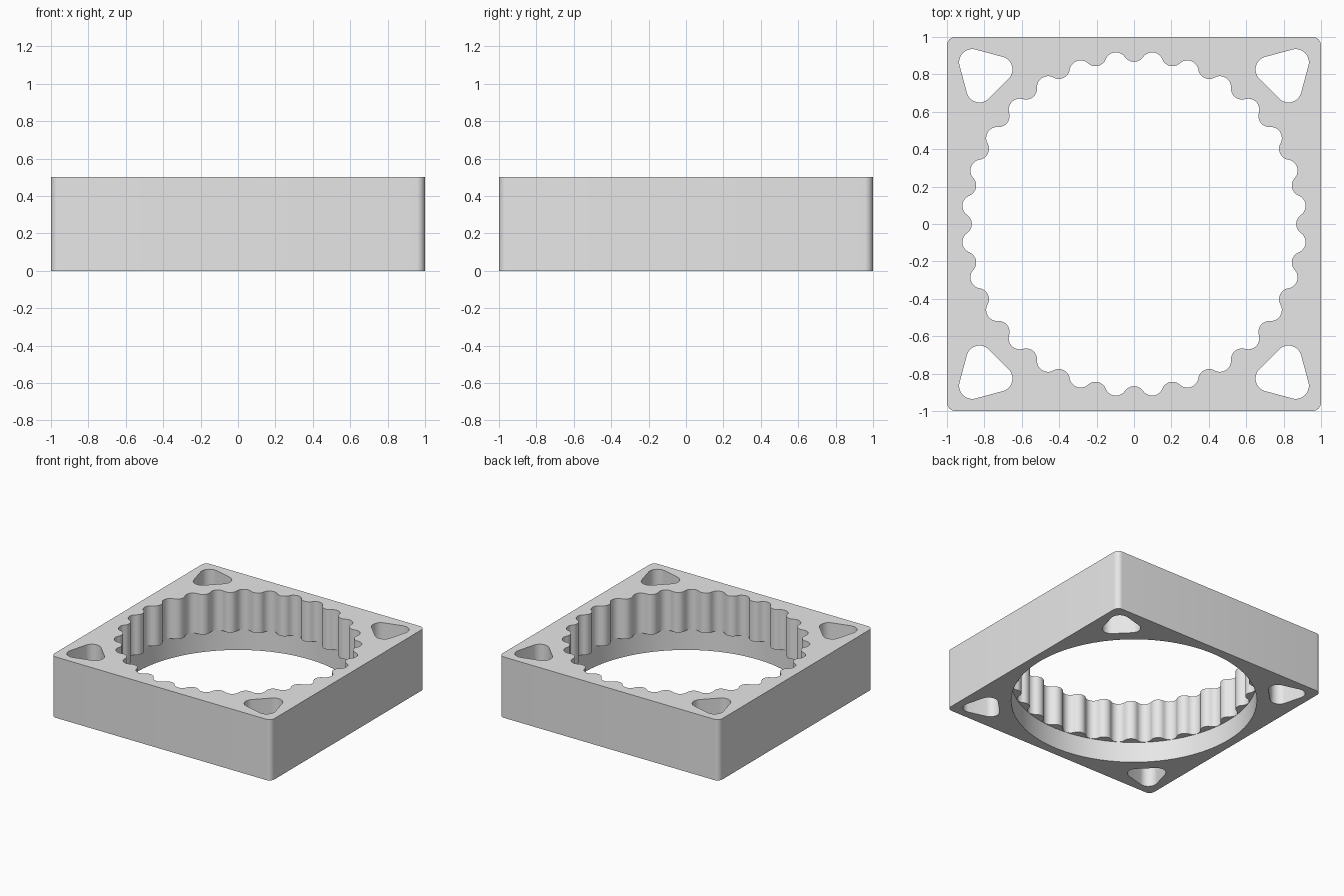
import bpy, bmesh, math
from mathutils import Vector, Matrix

default = bpy.data.objects.get("Cube")
if default:
    bpy.data.objects.remove(default, do_unlink=True)

HEIGHT, RECESS = 0.5, 0.17
LOBES, TIP, ROOT = 28, 0.867, 0.923


def arc(centre, radius, start, end, steps):
    """Points along an arc, both ends included."""
    return [Vector(centre) + radius * Vector((math.cos(a), math.sin(a)))
            for a in (start + (end - start) * i / steps for i in range(steps + 1))]


def rounded(centres, radius, steps):
    """Rounded polygon around corner centres given anticlockwise."""
    points = []
    for i, c in enumerate(centres):
        before = Vector(c) - Vector(centres[i - 1])
        after = Vector(centres[(i + 1) % len(centres)]) - Vector(c)
        start = math.atan2(before.y, before.x) - math.pi / 2
        turn = (math.atan2(after.y, after.x) - math.atan2(before.y, before.x)) % math.tau
        points += arc(c, radius, start, start + turn, steps)
    return points


def prism(name, points, bottom, top):
    """Solid made by raising a flat outline."""
    bm = bmesh.new()
    base = bm.faces.new([bm.verts.new((p.x, p.y, bottom)) for p in points])
    raised = bmesh.ops.extrude_face_region(bm, geom=[base])["geom"]
    bmesh.ops.translate(bm, vec=(0, 0, top - bottom),
                        verts=[v for v in raised if isinstance(v, bmesh.types.BMVert)])
    bmesh.ops.recalc_face_normals(bm, faces=bm.faces)
    mesh = bpy.data.meshes.new(name)
    bm.to_mesh(mesh)
    bm.free()
    obj = bpy.data.objects.new(name, mesh)
    bpy.context.collection.objects.link(obj)
    return obj


def lobe_outline():
    """Alternating tangent arcs: inward bumps and outward hollows."""
    half = math.pi / LOBES
    depth = ROOT - TIP
    chord = (ROOT + TIP) * math.sin(half / 2)
    r = (chord ** 2 + depth ** 2) / (4 * depth)
    bump = Vector((TIP + r, 0))
    hollow = (ROOT - r) * Vector((math.cos(half), math.sin(half)))
    link = hollow - bump
    phi = math.atan2(link.y, link.x)
    sweep = math.pi - phi + half
    points = []
    for k in range(LOBES):
        turn = Matrix.Rotation(2 * half * k, 2)
        points += [turn @ p for p in arc(bump, r, math.tau - phi, phi, 12)[:-1]]
        turn = Matrix.Rotation(2 * half * k + half, 2)
        points += [turn @ p for p in arc((ROOT - r, 0), r, -sweep, sweep, 12)[:-1]]
    return points


# Square housing with rounded upright corners
inset = 0.955
housing = prism("ring_gear_housing",
                rounded([(-inset, -inset), (inset, -inset), (inset, inset), (-inset, inset)],
                        1 - inset, 8), 0, HEIGHT)

# Lobed bore above, plain round recess below
cutters = [prism("lobed_bore_cutter", lobe_outline(), RECESS, HEIGHT + 0.1),
           prism("recess_cutter", arc((0, 0), 0.925, 0, math.tau, 128)[:-1], -0.1, RECESS + 0.0005)]

# Rounded triangular hole through each corner
triangle = [Vector((0.72, 0.826)), Vector((0.826, 0.72)), Vector((0.865, 0.865))]
for k in range(4):
    turn = Matrix.Rotation(k * math.pi / 2, 2)
    cutters.append(prism("corner_hole_cutter",
                         rounded([turn @ p for p in triangle], 0.07, 12), -0.1, HEIGHT + 0.1))

bpy.ops.object.select_all(action='DESELECT')
bpy.context.view_layer.objects.active = housing
housing.select_set(True)
for cutter in cutters:
    cutter.hide_render = True
    cut = housing.modifiers.new("cut", 'BOOLEAN')
    cut.operation, cut.solver, cut.object = 'DIFFERENCE', 'EXACT', cutter
    bpy.ops.object.modifier_apply(modifier=cut.name)
    bpy.data.objects.remove(cutter, do_unlink=True)

# Plain grey finish
grey = bpy.data.materials.new("light_grey")
grey.use_nodes = True
colour = (0.8, 0.8, 0.8, 1)
grey.diffuse_color = colour
grey.node_tree.nodes["Principled BSDF"].inputs["Base Color"].default_value = colour
housing.data.materials.clear()
housing.data.materials.append(grey)
bpy.ops.object.shade_smooth_by_angle(angle=math.radians(30))
